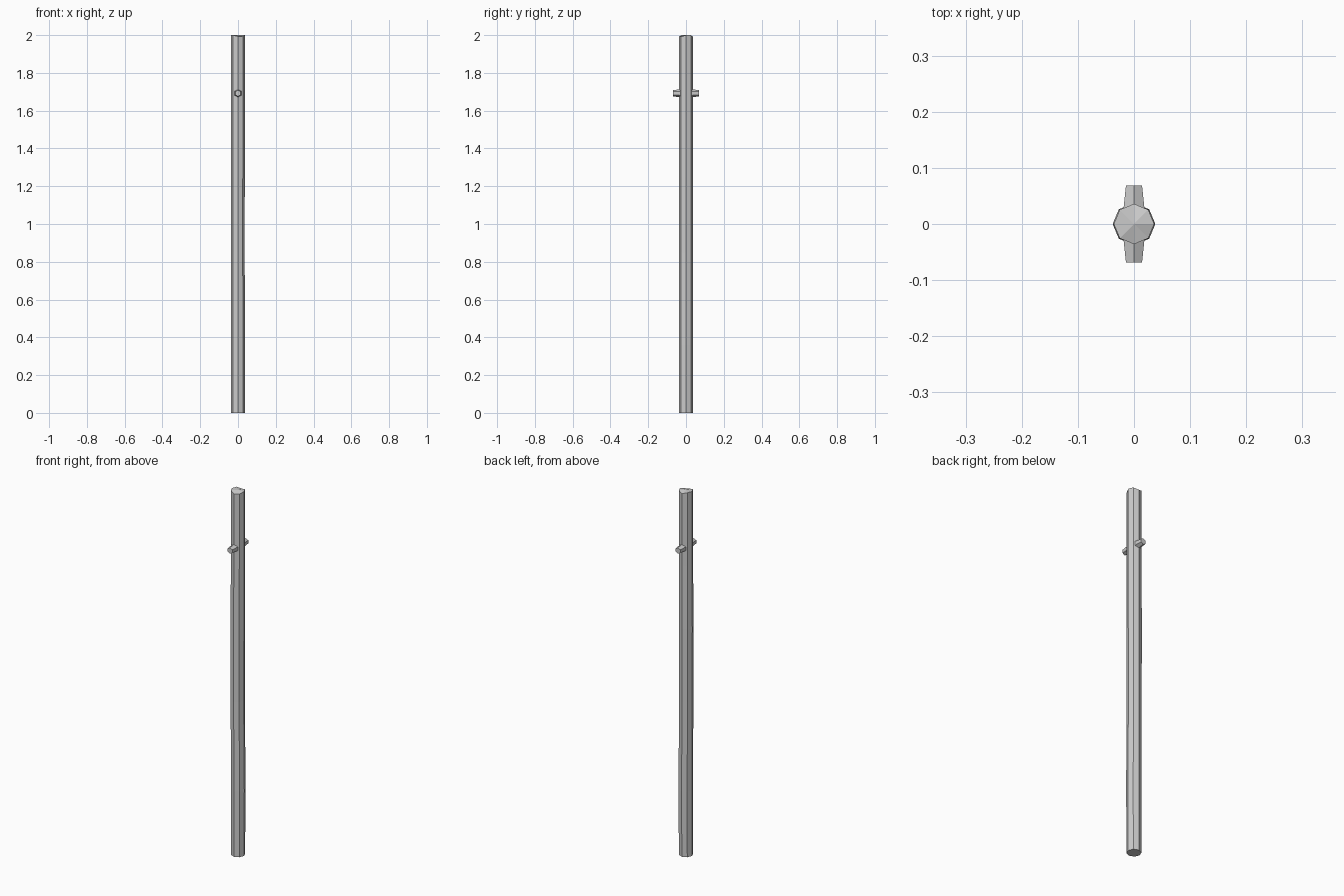
import bpy, bmesh, math

if "Cube" in bpy.data.objects:
    bpy.data.objects.remove(bpy.data.objects["Cube"])


def loft(name, rings, sides, axis):
    """Skin circular rings (position, radius, sideways shift) along an axis, with fan caps."""
    bm = bmesh.new()

    def point(pos, u, v):
        return (u, v, pos) if axis == 'Z' else (u, pos, v + 1.692)

    loops = []
    for pos, r, dx in rings:
        loop = []
        for i in range(sides):
            a = 2 * math.pi * i / sides + (math.pi / 2 if axis == 'Y' else 0)
            loop.append(bm.verts.new(point(pos, r * math.cos(a) + dx, r * math.sin(a))))
        loops.append(loop)
    for a, b in zip(loops, loops[1:]):
        for i in range(sides):
            j = (i + 1) % sides
            bm.faces.new((a[i], a[j], b[j], b[i]))
    for loop, ring in ((loops[0], rings[0]), (loops[-1], rings[-1])):
        c = bm.verts.new(point(ring[0], ring[2], 0))
        for i in range(sides):
            bm.faces.new((loop[i], loop[(i + 1) % sides], c))
    # slightly uneven hand-cut top of the pole
    if axis == 'Z':
        for i in (2, 6, 7):
            loops[-1][i].co.z -= 0.008
    bmesh.ops.recalc_face_normals(bm, faces=bm.faces)
    me = bpy.data.meshes.new(name)
    bm.to_mesh(me)
    bm.free()
    ob = bpy.data.objects.new(name, me)
    bpy.context.collection.objects.link(ob)
    return ob


# Eight-sided, slightly irregular wooden pole
loft("pole", [(0, 0.036, 0), (0.36, 0.037, 0.001), (0.85, 0.036, -0.001),
              (1.25, 0.037, -0.001), (1.6, 0.036, 0), (2.0, 0.036, 0)], 8, 'Z')

# Six-sided cross peg through the pole, tapering to both ends
loft("cross_peg", [(-0.069, 0.0165, 0), (-0.028, 0.0215, 0),
                   (0.028, 0.0215, 0), (0.069, 0.0165, 0)], 6, 'Y')
